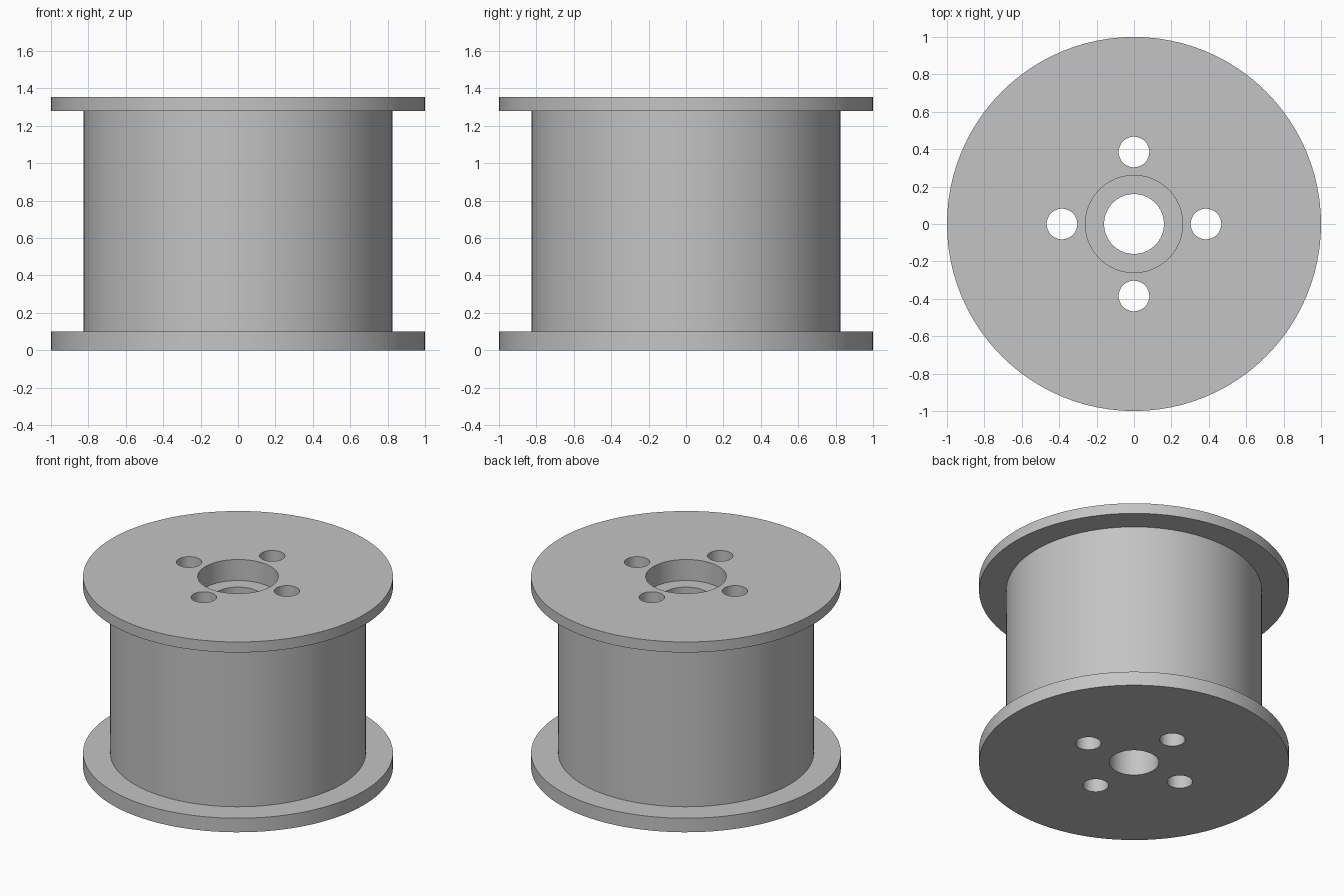
import bpy
import bmesh
import math

cube = bpy.data.objects.get("Cube")
if cube:
    bpy.data.objects.remove(cube, do_unlink=True)

SEGMENTS = 96
HEIGHT = 1.355
DRUM_R, BORE_R, SEAT_R = 0.825, 0.16, 0.26
SEAT_Z = HEIGHT - 0.15
HOLE_R, HOLE_OFFSET = 0.082, 0.385

grey = bpy.data.materials.new("plain grey")
grey.use_nodes = True
colour = (0.55, 0.55, 0.55, 1)
grey.diffuse_color = colour
grey.node_tree.nodes["Principled BSDF"].inputs["Base Color"].default_value = colour


def add_object(name, bm):
    bmesh.ops.recalc_face_normals(bm, faces=bm.faces[:])
    mesh = bpy.data.meshes.new(name)
    bm.to_mesh(mesh)
    bm.free()
    mesh.materials.append(grey)
    obj = bpy.data.objects.new(name, mesh)
    bpy.context.collection.objects.link(obj)
    return obj


def lathe(name, profile):
    """Spin a closed (radius, height) profile around z."""
    bm = bmesh.new()
    verts = [bm.verts.new((r, 0, z)) for r, z in profile]
    edges = [bm.edges.new((v, verts[i - 1])) for i, v in enumerate(verts)]
    bmesh.ops.spin(bm, geom=verts + edges, cent=(0, 0, 0), axis=(0, 0, 1),
                   angle=math.tau, steps=SEGMENTS, use_merge=True)
    bmesh.ops.remove_doubles(bm, verts=bm.verts[:], dist=0.0001)
    return add_object(name, bm)


# Spool: two flanges, drum, central bore and the wider seat at the top
spool = lathe("spool_body", [
    (BORE_R, 0), (1, 0), (1, 0.10), (DRUM_R, 0.10),
    (DRUM_R, 1.28), (1, 1.28), (1, HEIGHT), (SEAT_R, HEIGHT),
    (SEAT_R, SEAT_Z), (BORE_R, SEAT_Z),
])

# Four through holes around the bore
bm = bmesh.new()
for i in range(4):
    a = i * math.pi / 2
    hole = bmesh.ops.create_cone(bm, cap_ends=True, segments=48, radius1=HOLE_R,
                                 radius2=HOLE_R, depth=HEIGHT + 0.4)
    bmesh.ops.translate(bm, verts=hole["verts"], vec=(
        HOLE_OFFSET * math.cos(a), HOLE_OFFSET * math.sin(a), HEIGHT / 2))
cutter = add_object("hole_cutter", bm)
cutter.hide_render = True

cut = spool.modifiers.new("holes", "BOOLEAN")
cut.operation = "DIFFERENCE"
cut.solver = "EXACT"
cut.object = cutter

bpy.ops.object.select_all(action="DESELECT")
spool.select_set(True)
bpy.context.view_layer.objects.active = spool
bpy.ops.object.modifier_apply(modifier=cut.name)
bpy.data.objects.remove(cutter, do_unlink=True)
bpy.ops.object.shade_smooth_by_angle(angle=math.radians(30))
